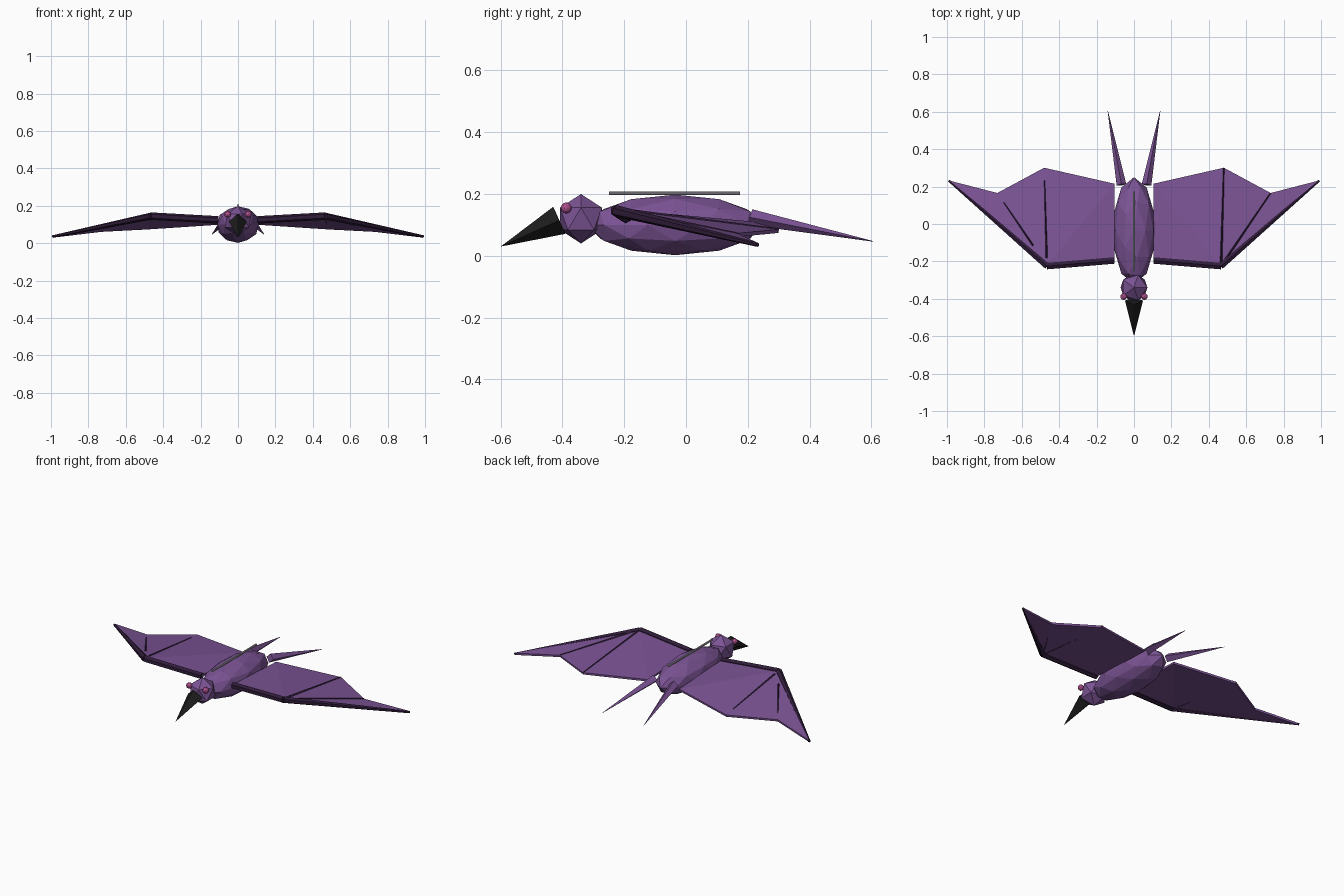
import bpy
import bmesh
from mathutils import Vector, Matrix

cube = bpy.data.objects.get("Cube")
if cube:
    bpy.data.objects.remove(cube, do_unlink=True)


def material(name, colour):
    m = bpy.data.materials.new(name)
    m.use_nodes = True
    m.diffuse_color = (*colour, 1)
    bsdf = next(n for n in m.node_tree.nodes if n.type == 'BSDF_PRINCIPLED')
    bsdf.inputs["Base Color"].default_value = (*colour, 1)
    bsdf.inputs["Roughness"].default_value = 0.8
    return m


PURPLE = material("purple hide", (0.20, 0.088, 0.30))
DARK = material("dark purple bone", (0.03, 0.012, 0.042))
BLACK = material("black beak", (0.012, 0.012, 0.012))
PINK = material("pink eye", (0.42, 0.08, 0.27))
GREY = material("grey rod", (0.42, 0.40, 0.45))


def finish(bm, name, mat):
    bmesh.ops.recalc_face_normals(bm, faces=bm.faces)
    mesh = bpy.data.meshes.new(name)
    bm.to_mesh(mesh)
    bm.free()
    mesh.materials.append(mat)
    ob = bpy.data.objects.new(name, mesh)
    bpy.context.collection.objects.link(ob)
    return ob


def ball(name, centre, radii, detail, mat):
    bm = bmesh.new()
    bmesh.ops.create_icosphere(bm, subdivisions=detail, radius=1)
    bmesh.ops.transform(bm, verts=bm.verts,
                        matrix=Matrix.Translation(centre) @ Matrix.Diagonal((*radii, 1)))
    return finish(bm, name, mat)


def spike(name, start, end, r1, r2, mat, sides=4, turn=0):
    """Tapered bar from start to end."""
    a, b = Vector(start), Vector(end)
    axis = (b - a).normalized()
    side = axis.cross(Vector((0, 0, 1))).normalized()
    frame = Matrix((side, side.cross(axis), axis)).transposed().to_4x4()
    bm = bmesh.new()
    bmesh.ops.create_cone(bm, cap_ends=True, segments=sides, radius1=r1, radius2=r2,
                          depth=(b - a).length)
    place = Matrix.Translation((a + b) / 2) @ frame @ Matrix.Rotation(turn, 4, 'Z')
    bmesh.ops.transform(bm, verts=bm.verts, matrix=place)
    bmesh.ops.remove_doubles(bm, verts=bm.verts, dist=0.0001)
    return finish(bm, name, mat)


# Body, head, beak and the rod above the back
ball("body", (0, -0.035, 0.1), (0.115, 0.285, 0.098), 2, PURPLE)
ball("head", (0, -0.34, 0.12), (0.08, 0.08, 0.08), 1, PURPLE)
spike("beak", (0, -0.41, 0.115), (0, -0.6, 0.03), 0.048, 0, BLACK)
spike("back_rod", (0, -0.25, 0.203), (0, 0.175, 0.203), 0.006, 0.006, GREY, 8)

# Wing outline points for the +x side
ROOT_FRONT = (0.105, -0.195, 0.125)
ROOT_BACK = (0.105, 0.215, 0.105)
ELBOW = (0.465, -0.225, 0.145)
BACK_POINT = (0.48, 0.30, 0.08)
NOTCH = (0.73, 0.165, 0.067)
TIP = (0.99, 0.232, 0.036)

for side, s in (("left", 1), ("right", -1)):
    def at(p, lift=0.0):
        return Vector((s * p[0], p[1], p[2] + lift))

    ball(side + "_eye", at((0.055, -0.388, 0.155)), (0.018,) * 3, 2, PINK)
    spike(side + "_tail_spike", at((0.067, 0.21, 0.125)), at((0.14, 0.605, 0.047)),
          0.026, 0.001, PURPLE)

    # Membrane fanned out from the elbow
    bm = bmesh.new()
    hub = bm.verts.new(at(ELBOW))
    rim = [bm.verts.new(at(p)) for p in (ROOT_FRONT, ROOT_BACK, BACK_POINT, NOTCH, TIP)]
    for a, b in zip(rim, rim[1:]):
        bm.faces.new((hub, a, b))
    wing = finish(bm, side + "_wing_membrane", PURPLE)
    thick = wing.modifiers.new("thickness", 'SOLIDIFY')
    thick.thickness = 0.012
    thick.offset = 0

    # Leading edge bones
    spike(side + "_arm_bone", at(ROOT_FRONT), at(ELBOW), 0.02, 0.02, DARK, 6)
    spike(side + "_hand_bone", at(ELBOW), at(TIP), 0.019, 0.007, DARK, 6)

    # Finger bones, longer on the left wing
    for n, end in enumerate((BACK_POINT, NOTCH)):
        a, b = at(ELBOW, 0.002), at(end, 0.002)
        near, far = (0, 1) if s > 0 else ((0.08, 0.87) if n == 0 else (0.28, 0.87))
        radius = 0.010 if s > 0 else 0.009
        spike(f"{side}_finger_bone_{n + 1}", a.lerp(b, near), a.lerp(b, far),
              radius, radius * 0.7, DARK, 4)
